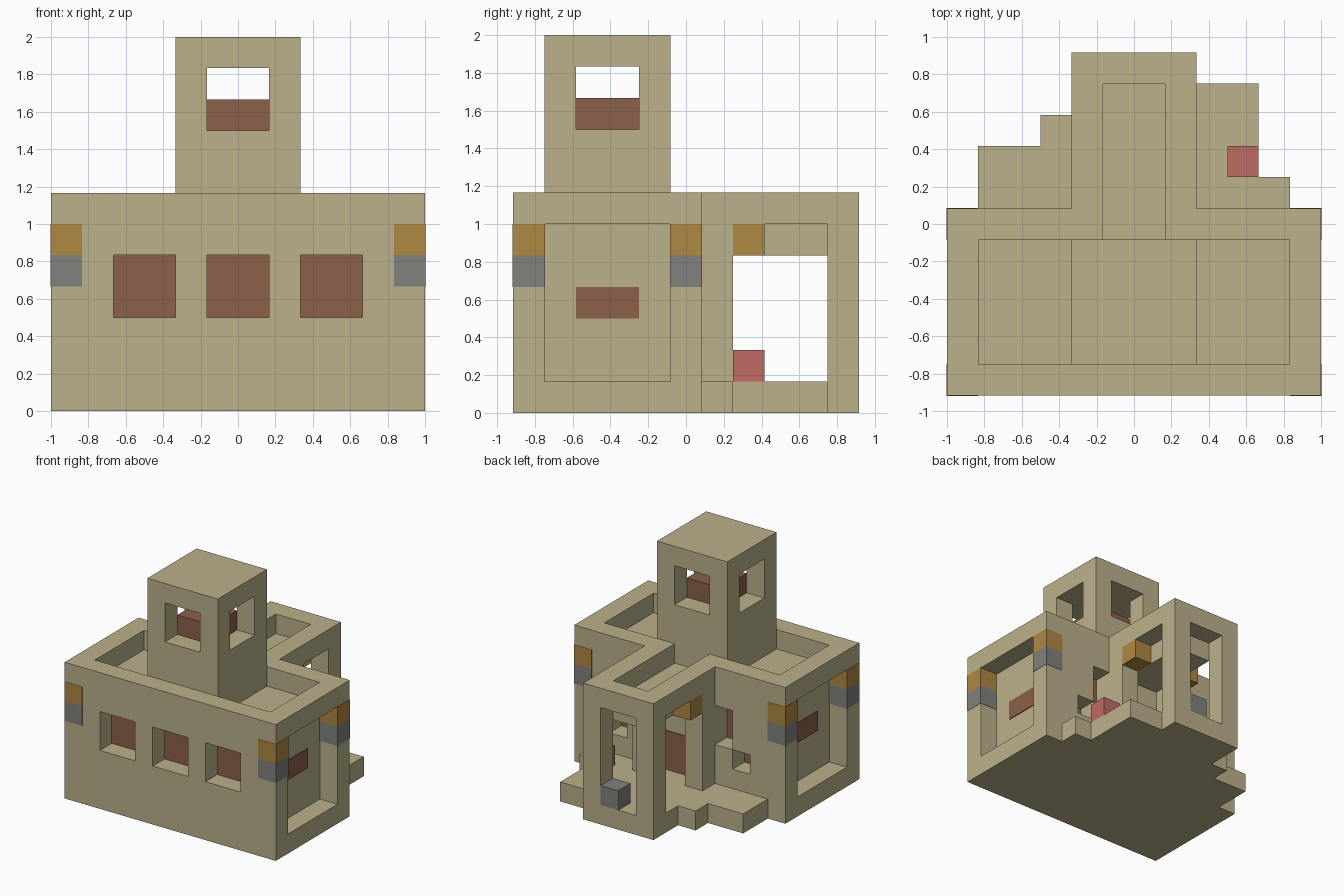
import bpy
from mathutils import Vector

cube = bpy.data.objects.get("Cube")
if cube:
    bpy.data.objects.remove(cube, do_unlink=True)

UNIT = 1 / 6                      # one building block
ORIGIN = Vector((6, 5.5, 0))      # block grid centre
WIDTH = 12
PLATE = 0.04                      # plate thickness in blocks


def material(name, colour):
    mat = bpy.data.materials.new(name)
    mat.use_nodes = True
    mat.diffuse_color = (*colour, 1)
    mat.node_tree.nodes["Principled BSDF"].inputs["Base Color"].default_value = (*colour, 1)
    return mat


SAND = material("sandstone", (0.50, 0.44, 0.26))
BROWN = material("brown_clay", (0.262, 0.119, 0.067))
ORANGE = material("orange_wood", (0.43, 0.246, 0.055))
GREY = material("grey_stone", (0.22, 0.22, 0.205))
RED = material("red_block", (0.53, 0.147, 0.13))


def box(name, lo, hi, mat=None):
    """Box between two corners given in blocks."""
    lo, hi = Vector(lo), Vector(hi)
    verts = [(Vector((x, y, z)) - ORIGIN) * UNIT
             for x in (lo.x, hi.x) for y in (lo.y, hi.y) for z in (lo.z, hi.z)]
    faces = [(0, 1, 3, 2), (4, 6, 7, 5), (0, 4, 5, 1),
             (2, 3, 7, 6), (0, 2, 6, 4), (1, 5, 7, 3)]
    mesh = bpy.data.meshes.new(name)
    mesh.from_pydata(verts, [], faces)
    if mat:
        mesh.materials.append(mat)
    obj = bpy.data.objects.new(name, mesh)
    bpy.context.scene.collection.objects.link(obj)
    return obj


def mirrored(lo, hi):
    """The same box on the other side of the building."""
    return (WIDTH - hi[0], lo[1], lo[2]), (WIDTH - lo[0], hi[1], hi[2])


def pair(name, lo, hi, mat):
    box("left_" + name, lo, hi, mat)
    box("right_" + name, *mirrored(lo, hi), mat)


def carve(obj, cuts):
    """Cut boxes out of a part and bake the result."""
    cutters = []
    for lo, hi in cuts:
        cutter = box("cutter", lo, hi)
        cutter.hide_render = True
        mod = obj.modifiers.new("cut", "BOOLEAN")
        mod.operation = "DIFFERENCE"
        mod.solver = "EXACT"
        mod.object = cutter
        cutters.append(cutter)
    bpy.context.view_layer.update()
    depsgraph = bpy.context.evaluated_depsgraph_get()
    mesh = bpy.data.meshes.new_from_object(obj.evaluated_get(depsgraph))
    obj.modifiers.clear()
    obj.data = mesh
    for cutter in cutters:
        bpy.data.objects.remove(cutter, do_unlink=True)


# Main house: sunken roof, front windows, side alcoves, back windows
front_windows = [((x, -1, 3), (x + 2, 1, 5)) for x in (2, 5, 8)]
alcove = ((11, 1, 1), (13, 5, 6))
back_tall = ((8, 5, 3), (9, 7, 5))
back_low = ((9, 5, 2), (10, 7, 3))
house = box("house", (0, 0, 0), (12, 6, 7), SAND)
cuts = [((1.01, 1, 6), (10.99, 5, 8)), ((5.01, 4, 6), (6.99, 7, 8))] + front_windows
for cut in (alcove, back_tall, back_low):
    cuts += [cut, mirrored(*cut)]
carve(house, cuts)

# Clay panels at the back of each opening, and the door
for n, (lo, hi) in enumerate(front_windows):
    box(f"front_window_{n + 1}", (lo[0], 1 - PLATE, lo[2]), (hi[0], 1, hi[2]), BROWN)
for name, (lo, hi) in (("tall_back_window", back_tall), ("low_back_window", back_low)):
    pair(name, lo, (hi[0], 5 + PLATE, hi[2]), BROWN)
pair("side_panel", (11, 2, 3), (11 + PLATE, 4, 4), BROWN)
box("door", (5, 6, 1), (7, 6 + PLATE, 3), BROWN)

# Corner blocks, a hair proud of the walls
e = 0.015
for side, y in (("front", 0), ("back", 5)):
    for name, z, mat in (("wood", 5, ORANGE), ("stone", 4, GREY)):
        pair(f"{side}_corner_{name}", (11 - e * (y > 9), y - e, z),
             (12 + e, y + 1 + e, z + 1), mat)

# Porch with open sides, open back and a sunken roof
porch = box("porch", (4, 6, 0), (8, 11, 7), SAND)
opening = ((7, 7, 1), (9, 10, 6))
carve(porch, [
    ((5, 5, 1), (7, 10.5, 5)),
    ((5, 10, 1), (7, 12, 6)),
    opening, mirrored(*opening),
    ((5.01, 5, 6), (6.99, 9.99, 8)),
])
pair("porch_bracket", (7, 7, 5), (8, 8, 6), ORANGE)
box("doorway_stone", (6, 10, 1), (7, 11, 2), GREY)

# Tower with a window on every side and a clay core
tower = box("tower", (4, 1, 6), (8, 5, 12), SAND)
carve(tower, [((5, 0, 9), (7, 6, 11)), ((3, 2, 9), (9, 4, 11))])
box("tower_core", (5, 2, 9), (7, 4, 10), BROWN)

# Low stepped terraces beside the porch
box("right_terrace_outer", (1, 6, 0), (3, 8, 1), SAND)
box("right_terrace_inner", (3, 6, 0), (4, 9, 1), SAND)
box("left_terrace_inner", (8, 6, 0), (10, 10, 1), SAND)
box("left_terrace_outer", (10, 6, 0), (11, 7, 1), SAND)
box("terrace_block", (9, 7, 1), (10, 8, 2), RED)
